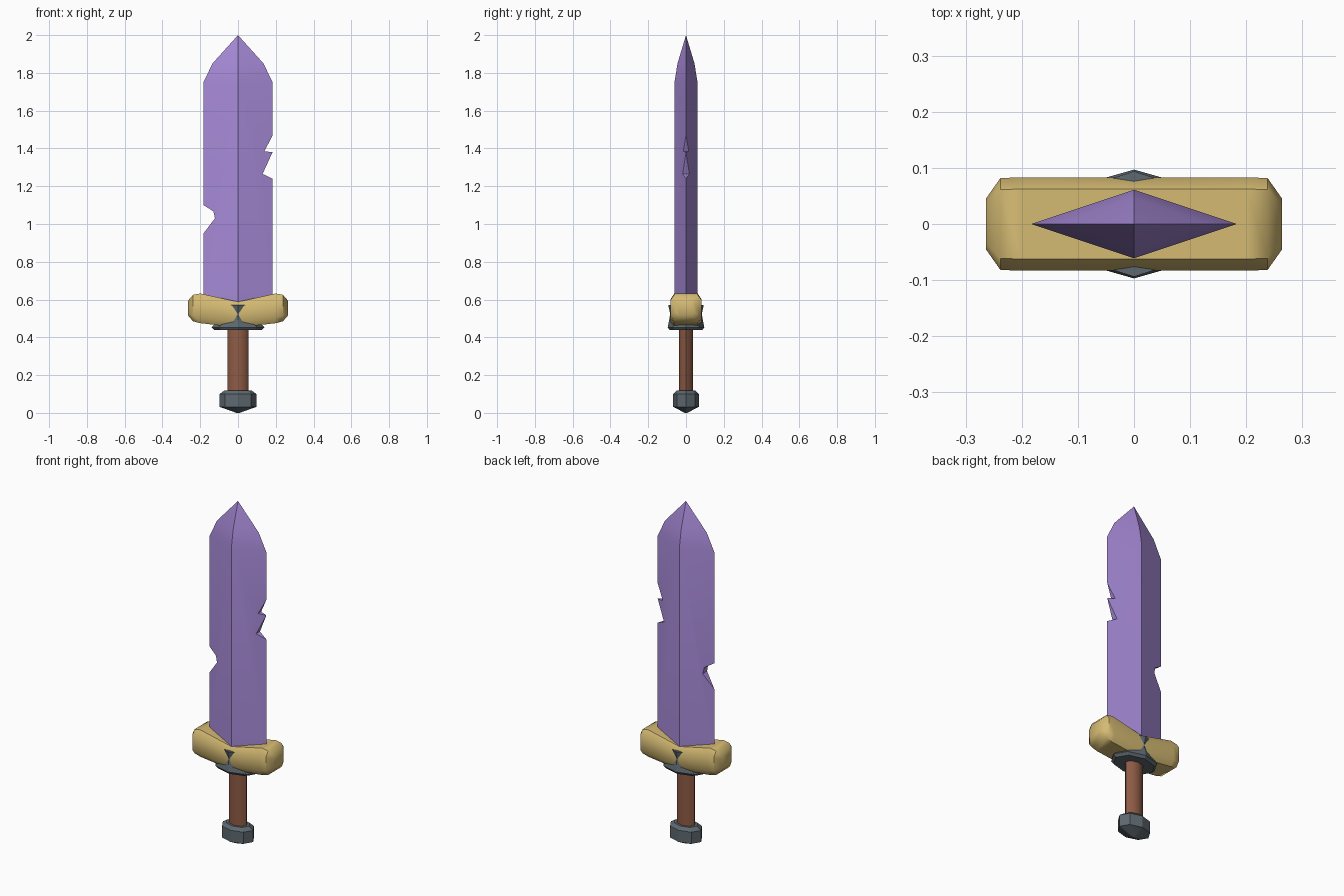
import bpy, bmesh, math

cube = bpy.data.objects.get("Cube")
if cube:
    bpy.data.objects.remove(cube, do_unlink=True)


def material(name, rgb):
    m = bpy.data.materials.new(name)
    m.use_nodes = True
    m.diffuse_color = (*rgb, 1)
    m.node_tree.nodes["Principled BSDF"].inputs["Base Color"].default_value = (*rgb, 1)
    return m


PURPLE = material("purple_blade", (0.38, 0.25, 0.67))
GOLD = material("gold", (0.66, 0.49, 0.17))
BROWN = material("brown_leather", (0.27, 0.105, 0.06))
GREY = material("dark_grey_metal", (0.11, 0.14, 0.16))


def finish(bm, name, mat, angle):
    bmesh.ops.remove_doubles(bm, verts=bm.verts[:], dist=0.0001)
    bmesh.ops.recalc_face_normals(bm, faces=bm.faces[:])
    mesh = bpy.data.meshes.new(name)
    bm.to_mesh(mesh)
    bm.free()
    obj = bpy.data.objects.new(name, mesh)
    mesh.materials.append(mat)
    bpy.context.collection.objects.link(obj)
    bpy.ops.object.select_all(action='DESELECT')
    obj.select_set(True)
    bpy.context.view_layer.objects.active = obj
    bpy.ops.object.shade_smooth_by_angle(angle=math.radians(angle))
    return obj


def loft(name, rings, mat, angle):
    """Skin a list of equal-length point rings and cap both ends."""
    bm = bmesh.new()
    loops = [[bm.verts.new(p) for p in ring] for ring in rings]
    for a, b in zip(loops, loops[1:]):
        for i in range(len(a)):
            j = (i + 1) % len(a)
            bm.faces.new((a[i], a[j], b[j], b[i]))
    bm.faces.new(loops[0])
    bm.faces.new(loops[-1])
    return finish(bm, name, mat, angle)


def oval(z, rx, ry, sides=8):
    steps = [2 * math.pi * i / sides for i in range(sides)]
    return [(rx * math.cos(a), ry * math.sin(a), z) for a in steps]


# Blade: diamond section with chipped edges, built a quarter at a time
W, T, BASE, SHOULDER = 0.183, 0.061, 0.54, 1.75
chips = {
    1: [(W, 1.24), (0.13, 1.265), (W, 1.38), (0.14, 1.385), (W, 1.47)],
    -1: [(W, 0.95), (0.122, 1.03), (0.13, 1.067), (W, 1.10)],
}
tip = [(W, T, SHOULDER), (0.135, 0.045, 1.85), (0, 0, 2.0)]
bm = bmesh.new()


def face(*points):
    bm.faces.new([bm.verts.new(p) for p in points])


for side, notch in chips.items():
    edge = [(W, BASE)] + notch + [(W, SHOULDER)]
    for f in (-1, 1):
        flat = [(side * x, f * T * (1 - x / W), z) for x, z in edge]
        face((0, f * T, BASE), *flat, (0, f * T, SHOULDER))
        for (x0, y0, z0), (x1, y1, z1) in zip(tip, tip[1:]):
            face((0, f * y0, z0), (side * x0, 0, z0), (side * x1, 0, z1), (0, f * y1, z1))
    # walls inside the chips
    for (x0, z0), (x1, z1) in zip(edge, edge[1:]):
        y0, y1 = T * (1 - x0 / W), T * (1 - x1 / W)
        if y0 + y1 > 0.001:
            face((side * x0, -y0, z0), (side * x0, y0, z0),
                 (side * x1, y1, z1), (side * x1, -y1, z1))
face((W, 0, BASE), (0, T, BASE), (-W, 0, BASE), (0, -T, BASE))
finish(bm, "blade", PURPLE, 25)

# Guard: upswept bar with chamfered section (x, bottom, top, half depth)
half = [(0, 0.452, 0.588, 0.083), (0.2, 0.475, 0.632, 0.083),
        (0.238, 0.485, 0.625, 0.082), (0.264, 0.515, 0.595, 0.045)]
stations = [(-x, b, t, d) for x, b, t, d in reversed(half[1:])] + half
section = [(1, 0.6), (0.75, 1), (-0.75, 1), (-1, 0.6),
           (-1, -0.6), (-0.75, -1), (0.75, -1), (1, -0.6)]
loft("guard", [[(x, d * u, (b + t) / 2 + v * (t - b) / 2) for u, v in section]
               for x, b, t, d in stations], GOLD, 50)

# Metal collar: waisted core that shows through the guard above a wide flange
loft("collar", [oval(0.438, 0.125, 0.086), oval(0.453, 0.14, 0.097),
                oval(0.472, 0.12, 0.093), oval(0.523, 0.10, 0.0835),
                oval(0.57, 0.12, 0.094)], GREY, 20)

# Grip
loft("grip", [oval(0.10, 0.056, 0.037), oval(0.22, 0.056, 0.037),
              oval(0.45, 0.056, 0.036)], BROWN, 50)

# Pommel
loft("pommel", [oval(0.0, 0.008, 0.006), oval(0.032, 0.098, 0.068),
                oval(0.1, 0.098, 0.068), oval(0.118, 0.072, 0.05)], GREY, 20)
